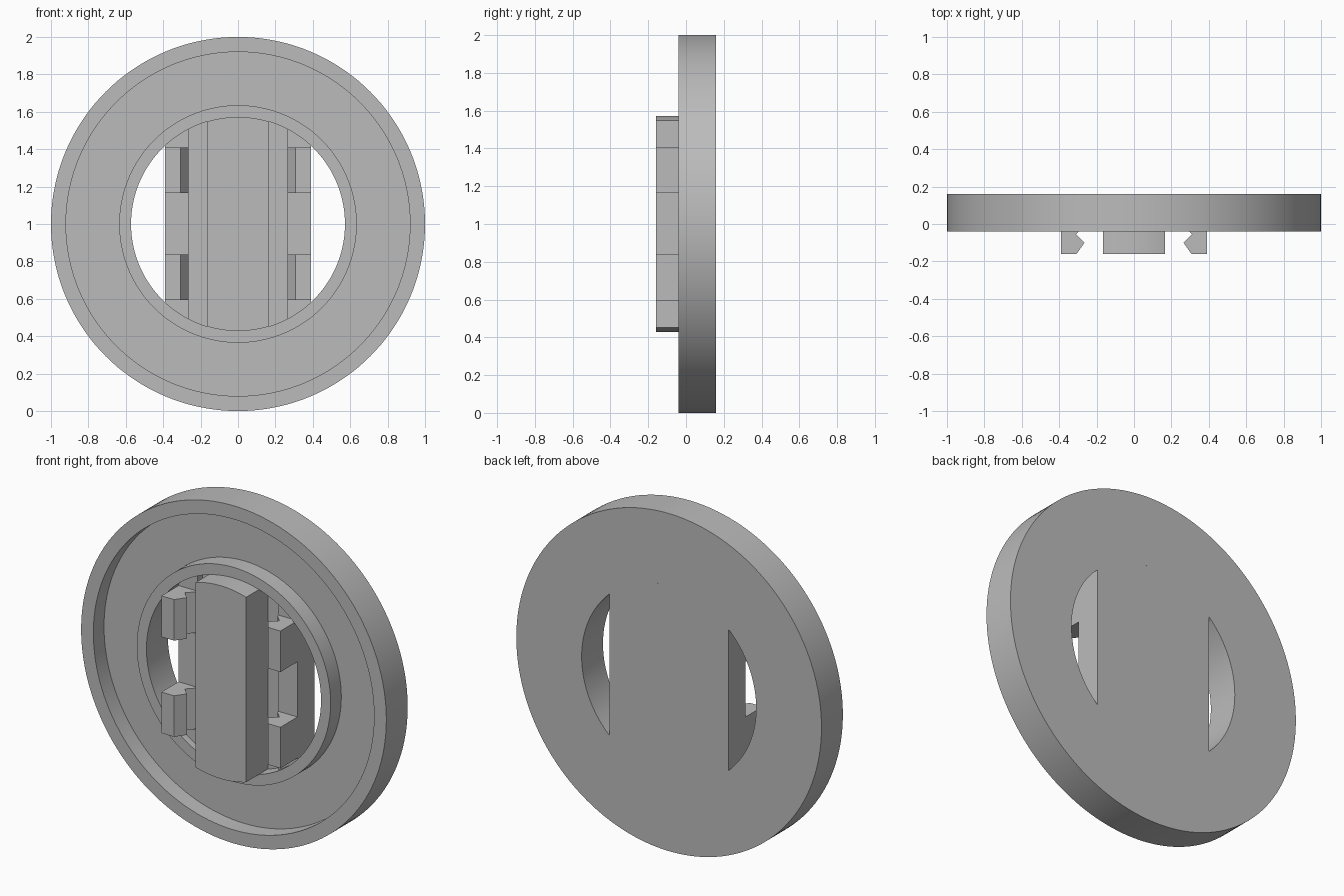
import bpy, bmesh, math

cube = bpy.data.objects.get("Cube")
if cube:
    bpy.data.objects.remove(cube, do_unlink=True)

grey = bpy.data.materials.new("plain grey")
grey.use_nodes = True
COLOUR = (0.5, 0.5, 0.5, 1)
grey.diffuse_color = COLOUR
grey.node_tree.nodes["Principled BSDF"].inputs["Base Color"].default_value = COLOUR

CENTRE = 1.0              # height of the disc axis
BORE = 0.572              # radius of the central opening
FRONT, BACK = -0.04, 0.16
PROUD = -0.16             # front of bar and clips
FLOOR, RAIL = 0.045, 0.0
BAR_X, RAIL_X, EDGE_X = 0.165, 0.265, 0.39


def finish(name, bm, smooth=True):
    bmesh.ops.recalc_face_normals(bm, faces=bm.faces)
    mesh = bpy.data.meshes.new(name)
    bm.to_mesh(mesh)
    bm.free()
    mesh.materials.append(grey)
    obj = bpy.data.objects.new(name, mesh)
    bpy.context.collection.objects.link(obj)
    if smooth:
        bpy.ops.object.select_all(action='DESELECT')
        obj.select_set(True)
        bpy.context.view_layer.objects.active = obj
        bpy.ops.object.shade_smooth_by_angle(angle=math.radians(30))
    return obj


def prism(name, points, offset, smooth=True):
    """Extrude a closed outline along an offset."""
    bm = bmesh.new()
    face = bm.faces.new([bm.verts.new(p) for p in points])
    result = bmesh.ops.extrude_face_region(bm, geom=[face], use_keep_orig=True)
    moved = [v for v in result["geom"] if isinstance(v, bmesh.types.BMVert)]
    bmesh.ops.translate(bm, verts=moved, vec=offset)
    return finish(name, bm, smooth)


def slab(name, x0, x1, y0, y1, steps=16):
    """Strip of the round opening between two x positions."""
    xs = [x0 + (x1 - x0) * i / steps for i in range(steps + 1)]
    arc = [(x, math.sqrt(BORE ** 2 - x ** 2)) for x in xs]
    top = [(x, y0, CENTRE + h) for x, h in arc]
    bottom = [(x, y0, CENTRE - h) for x, h in reversed(arc)]
    return prism(name, top + bottom, (0, y1 - y0, 0))


# Round body: raised outer rim, sunken face, raised inner collar
section = [(BORE, BACK), (BORE, FRONT), (0.635, FRONT), (0.635, 0.06),
           (0.92, 0.06), (0.92, FRONT), (1, FRONT), (1, BACK)]
SEGMENTS = 144
bm = bmesh.new()
rings = []
for i in range(SEGMENTS):
    a = math.tau * i / SEGMENTS
    rings.append([bm.verts.new((r * math.cos(a), y, CENTRE + r * math.sin(a)))
                  for r, y in section])
for i, ring in enumerate(rings):
    other = rings[(i + 1) % SEGMENTS]
    for j in range(len(section)):
        k = (j + 1) % len(section)
        bm.faces.new((ring[j], ring[k], other[k], other[j]))
finish("round_body", bm)

# Bridge across the opening: central bar, channel floors, side rails
slab("centre_bar", -BAR_X, BAR_X, PROUD, BACK)
clip_outline = [(EDGE_X, RAIL), (EDGE_X, PROUD), (0.307, PROUD),
                (RAIL_X, -0.1), (0.31, -0.055), (RAIL_X, -0.01), (RAIL_X, RAIL)]
for side, s in (("left", 1), ("right", -1)):
    slab(side + "_channel_floor", s * BAR_X, s * RAIL_X, FLOOR, BACK)
    slab(side + "_rail", s * RAIL_X, s * EDGE_X, RAIL, BACK)
    # Snap clips with a notched inner side
    for level, z in (("lower", 0.595), ("upper", 1.165)):
        prism(f"{side}_{level}_clip", [(s * x, y, z) for x, y in clip_outline],
              (0, 0, 0.243), smooth=False)
